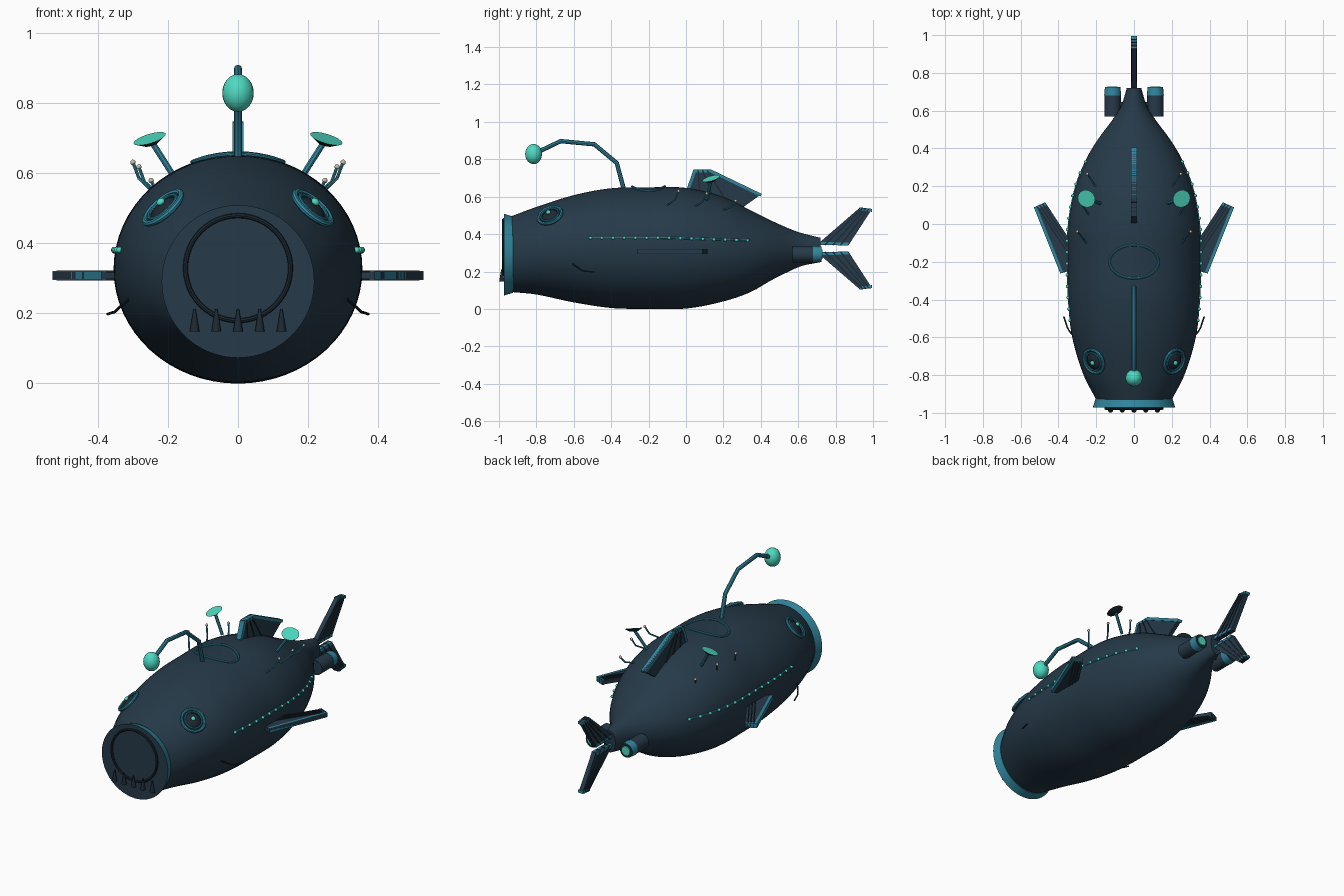
import bpy, bmesh, math
from mathutils import Vector, Matrix

if "Cube" in bpy.data.objects:
    bpy.data.objects.remove(bpy.data.objects["Cube"])


def mat(name, col):
    m = bpy.data.materials.new(name)
    m.diffuse_color = (*col, 1)
    m.use_nodes = True
    m.node_tree.nodes["Principled BSDF"].inputs["Base Color"].default_value = m.diffuse_color
    return m


HULL = mat("dark_hull", (0.019, 0.042, 0.066))
TRIM = mat("black_trim", (0.012, 0.022, 0.033))
TEAL = mat("teal_trim", (0.030, 0.235, 0.335))
MINT = mat("mint_glow", (0.075, 0.70, 0.54))
SAND = mat("pale_sand", (0.60, 0.52, 0.40))


def finish(name, bm, mats, smooth=True, rule=None):
    bmesh.ops.recalc_face_normals(bm, faces=bm.faces)
    me = bpy.data.meshes.new(name)
    bm.normal_update()
    for f in bm.faces:
        if rule:
            f.material_index = rule(f)
    bm.to_mesh(me)
    bm.free()
    ob = bpy.data.objects.new(name, me)
    bpy.context.collection.objects.link(ob)
    for m in mats:
        me.materials.append(m)
    if smooth:
        bpy.ops.object.select_all(action='DESELECT')
        ob.select_set(True)
        bpy.context.view_layer.objects.active = ob
        bpy.ops.object.shade_smooth_by_angle(angle=math.radians(35))
    return ob


def aim(d):
    return Vector(d).to_track_quat('Z', 'Y').to_matrix().to_4x4()


def cone(name, a, b, r1, r2, mats, seg=24, rule=None):
    a, b = Vector(a), Vector(b)
    bm = bmesh.new()
    bmesh.ops.create_cone(bm, cap_ends=True, segments=seg, radius1=r1, radius2=r2, depth=(b - a).length,
                          matrix=Matrix.Translation((a + b) / 2) @ aim(b - a))
    return finish(name, bm, mats, rule=rule)


def ball(name, c, r, m, d=(0, 0, 1), seg=16):
    bm = bmesh.new()
    bmesh.ops.create_uvsphere(bm, u_segments=seg, v_segments=max(6, seg // 2), radius=1,
                              matrix=Matrix.Translation(c) @ aim(d) @ Matrix.Diagonal((*r, 1)))
    return finish(name, bm, [m])


def tube(name, pts, r, m, closed=False):
    cu = bpy.data.curves.new(name, 'CURVE')
    cu.dimensions = '3D'
    cu.bevel_depth = r
    cu.bevel_resolution = 2
    cu.use_fill_caps = True
    sp = cu.splines.new('POLY')
    sp.points.add(len(pts) - 1)
    for p, q in zip(sp.points, pts):
        p.co = (*q, 1)
    sp.use_cyclic_u = closed
    tmp = bpy.data.objects.new(name + "_path", cu)
    bm = bmesh.new()
    me = bpy.data.meshes.new_from_object(tmp)
    bm.from_mesh(me)
    bpy.data.objects.remove(tmp)
    bpy.data.meshes.remove(me)
    return finish(name, bm, [m])


def ring(name, c, d, R, r, m, n=40):
    M = Matrix.Translation(c) @ aim(d)
    return tube(name, [M @ Vector((R * math.cos(2 * math.pi * i / n), R * math.sin(2 * math.pi * i / n), 0))
                       for i in range(n)], r, m, True)


# hull stations: y, top z, bottom z, half width
ST = [(-.93, .497, .09, .20), (-.8, .545, .077, .267), (-.6, .608, .035, .327), (-.4, .645, .005, .35),
      (-.2, .65, 0, .355), (0, .647, .002, .35), (.2, .598, .04, .312), (.35, .525, .092, .25),
      (.45, .475, .15, .19), (.55, .43, .20, .115), (.62, .405, .23, .07), (.72, .38, .25, .038)]


def station(y):
    i = max(0, min(len(ST) - 2, sum(s[0] <= y for s in ST) - 1))
    a, b = ST[i], ST[i + 1]
    p, q = ST[max(i - 1, 0)], ST[min(i + 2, len(ST) - 1)]
    h = b[0] - a[0]
    t = (y - a[0]) / h
    out = []
    for k in (1, 2, 3):
        m0 = (b[k] - p[k]) / (b[0] - p[0]) * h
        m1 = (q[k] - a[k]) / (q[0] - a[0]) * h
        out.append((2*t**3 - 3*t*t + 1) * a[k] + (t**3 - 2*t*t + t) * m0
                   + (3*t*t - 2*t**3) * b[k] + (t**3 - t*t) * m1)
    return (out[0] + out[1]) / 2, out[2], (out[0] - out[1]) / 2


def on_hull(y, ang):
    cz, rx, rz = station(y)
    return Vector((rx * math.cos(ang), y, cz + rz * math.sin(ang)))


def at_z(y, z):
    cz, rx, rz = station(y)
    return math.asin(max(-1, min(1, (z - cz) / rz)))


# hull
bm = bmesh.new()
rows = []
for i in range(49):
    y = -.93 + 1.65 * i / 48
    rows.append([bm.verts.new(on_hull(y, 2 * math.pi * j / 64)) for j in range(64)])
for a, b in zip(rows, rows[1:]):
    for j in range(64):
        bm.faces.new((a[j], a[(j + 1) % 64], b[(j + 1) % 64], b[j]))
bm.faces.new(rows[0])
bm.faces.new(rows[-1])
finish("hull", bm, [HULL])

# mouth: flared teal lip with dark front, hatch ring and teeth
cone("mouth_lip", (0, -.925, .29), (0, -.972, .29), .204, .218, [TEAL, HULL], 64,
     rule=lambda f: int(f.normal.y < -.9))
ring("mouth_ring", (0, -.977, .328), (0, -1, 0), .15, .007, TRIM, 48)
for i in range(5):
    x = .062 * (i - 2)
    cone("tooth", (x, -.985, .147), (x, -.985, .212), .014, .003, [TRIM], 12)

# lure
tube("lure_stalk", [(0, -.33, .63), (0, -.37, .78), (0, -.49, .88), (0, -.67, .897), (0, -.80, .835)], .012, TEAL)
ball("lure_bulb", (0, -.815, .828), (.045, .045, .054), MINT, seg=24)

# top hatch ring following the hull
pts = []
for i in range(48):
    a = 2 * math.pi * i / 48
    x, y = .13 * math.cos(a), -.2 + .088 * math.sin(a)
    pts.append(on_hull(y, math.acos(x / station(y)[1])) + Vector((0, 0, .004)))
tube("top_hatch_ring", pts, .006, TEAL, True)


def beam(name, a, b, w, t, n, m):
    # flat bar from a to b, lying in the fin plane with normal n
    a, b, n = Vector(a), Vector(b), Vector(n)
    u = (b - a).normalized()
    M = Matrix((u, n.cross(u), n)).transposed().to_4x4()
    bm = bmesh.new()
    bmesh.ops.create_cube(bm, size=1, matrix=Matrix.Translation((a + b) / 2) @ M
                          @ Matrix.Diagonal(((b - a).length, w, t, 1)))
    finish(name, bm, [m], False)


def fin(name, pts, n, t, teal_edges, ribs):
    pts, n = [Vector(p) for p in pts], Vector(n)
    bm = bmesh.new()
    f = bm.faces.new([bm.verts.new(p - n * t / 2) for p in pts])
    r = bmesh.ops.extrude_face_region(bm, geom=[f])
    bmesh.ops.translate(bm, vec=n * t, verts=[v for v in r['geom'] if isinstance(v, bmesh.types.BMVert)])
    finish(name, bm, [HULL], False)
    mid = sum(pts, Vector()) / len(pts)
    for i, j in teal_edges:
        e = (pts[i] + pts[j]) / 2
        off = n.cross((pts[j] - pts[i]).normalized())
        off *= .008 if off.dot(mid - e) > 0 else -.008
        beam(name + "_edge", pts[i] + off, pts[j] + off, .016, t + .006, n, TEAL)
    # ribs run from the root edge (first to last point) to the tip edge (1 to 2)
    for k in range(ribs):
        s = (k + 1) / (ribs + 1)
        beam(name + "_rib", pts[0].lerp(pts[-1], s), pts[1].lerp(pts[2], s), .007, t + .008, n, TRIM)


# fins
X, Z = (1, 0, 0), (0, 0, 1)
fin("dorsal_fin", [(0, 0, .63), (0, .04, .745), (0, .135, .745), (0, .405, .615), (0, .30, .54)],
    X, .024, [(0, 1), (1, 2), (2, 3)], 3)
for s in (-1, 1):
    zt = lambda z: .323 + s * z
    fin("tail_fin", [(0, .70, zt(.02)), (0, .93, zt(.219)), (0, .995, zt(.212)), (0, .868, zt(.016))],
        X, .026, [(1, 2), (0, 3)], 3)
    fin("side_fin", [(s * .31, -.13, .307), (s * .47, .115, .307), (s * .53, .088, .307),
                     (s * .39, -.262, .307), (s * .31, -.24, .307)], Z, .02, [(1, 2), (2, 3)], 3)

for s in (-1, 1):
    # engine pods
    x = s * .113
    cone("engine_pod", (x, .57, .292), (x, .69, .292), .043, .043, [HULL], 32)
    cone("engine_nozzle", (x, .68, .292), (x, .725, .292), .045, .041, [TEAL, TRIM], 32,
         rule=lambda f: int(f.normal.y > .9))
    cone("engine_glow", (x, .72, .292), (x, .729, .292), .028, .026, [MINT], 24)
    cone("engine_pylon", (s * .03, .63, .30), (x, .63, .292), .015, .015, [HULL], 12)

    # eyes
    ang = at_z(-.725, .495)
    c = on_hull(-.725, ang)
    n = (on_hull(-.715, ang) - on_hull(-.735, ang)).cross(on_hull(-.725, ang + .02) - c).normalized()
    if n.x < 0:
        n = -n
    flip = Vector((s, 1, 1))
    c, n = c * flip, n * flip
    ring("eye_ring", c + n * .008, n, .065, .009, TEAL)
    ring("eye_inner_ring", c + n * .012, n, .049, .005, TEAL)
    ball("eye_dome", c, (.047, .047, .022), TRIM, n, 24)
    ball("pupil", c + n * .02 + Vector((0, -.005, .008)), (.013, .013, .009), MINT, n)

    # side light strip
    row = []
    for i in range(15):
        y = -.51 + .84 * i / 14
        row.append(on_hull(y, at_z(y, .38 - .014 * max(0, (y + .1) / .43))) * flip)
    tube("light_strip", row, .005, TEAL)
    for p in row:
        ball("side_light", p + Vector((s * .004, 0, 0)), (.009,) * 3, MINT, seg=10)

    # dish antennas
    tube("dish_mast", [(s * .18, .11, .585), (s * .247, .135, .69)], .009, TEAL)
    n = Vector((s * .28, -.28, .92)).normalized()
    c = Vector((s * .251, .135, .694))
    cone("dish", c - n * .012, c + n * .004, .022, .048, [TRIM, MINT], 24,
         rule=lambda f, n=n: int(f.normal.dot(n) > .8))

    # feelers with pale tips
    for tip, by, bz in (((.30, -.04, .63), -.10, .555), ((.283, .11, .617), .05, .55), ((.248, .265, .578), .20, .53)):
        base = on_hull(by, at_z(by, bz))
        t = Vector(tip)
        knee = base.lerp(t, .55) + Vector((.004, .008, -.012))
        tube("feeler", [base * flip, knee * flip, t * flip], .0045, TEAL)
        ball("feeler_tip", t * flip, (.008,) * 3, SAND, seg=10)

    # barbels
    tube("barbel", [(s * .31, -.605, .24), (s * .34, -.57, .215), (s * .352, -.55, .203), (s * .372, -.49, .197)],
         .004, TRIM)
